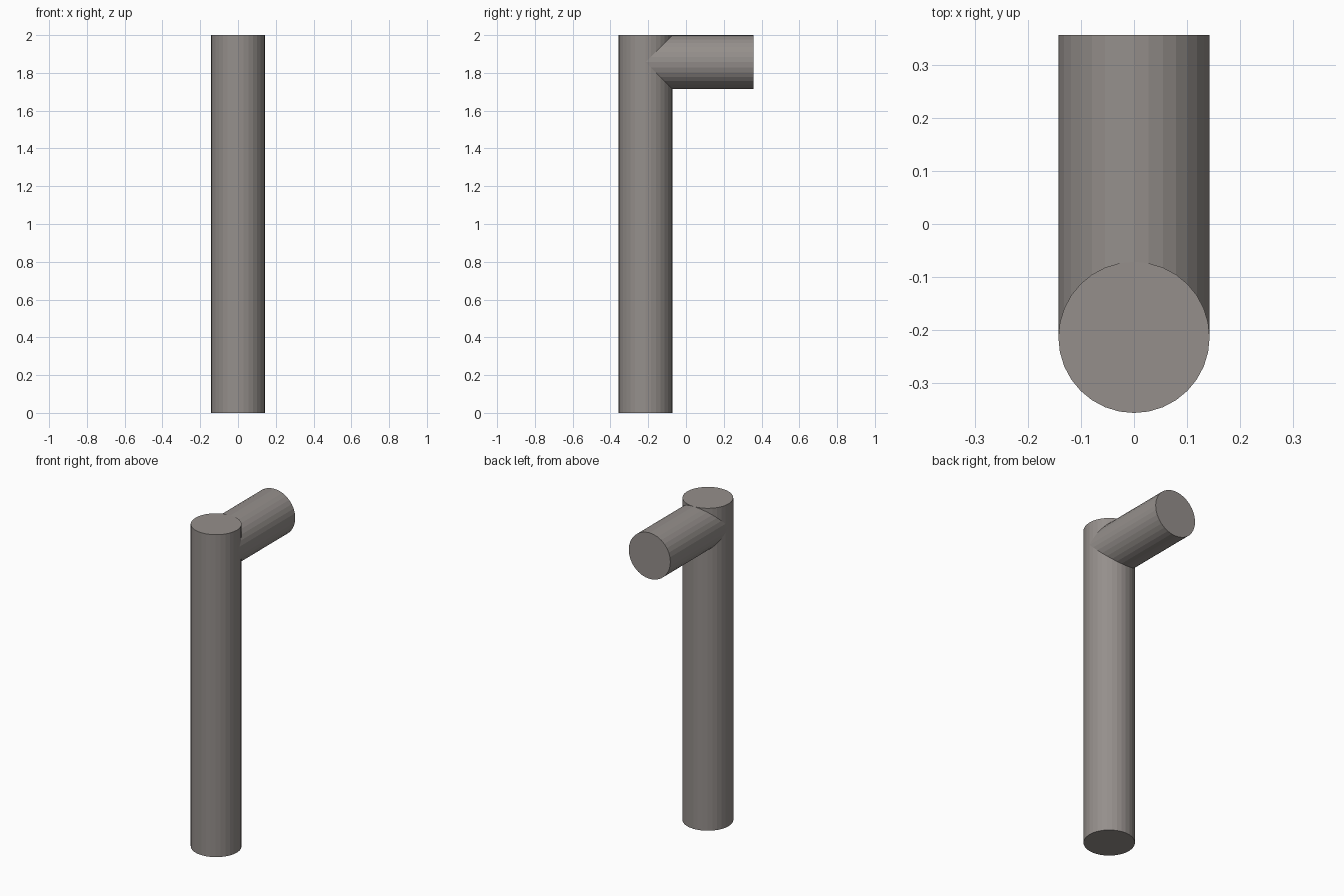
import bpy
from math import pi
from mathutils import Vector

if "Cube" in bpy.data.objects:
    bpy.data.objects.remove(bpy.data.objects["Cube"])

U = 1 / 7          # pipe radius; whole model is 14 radii tall
SIDES = 32

# Dark warm grey metal
metal = bpy.data.materials.new("dark_metal")
metal.diffuse_color = (0.30, 0.275, 0.26, 1)
metal.use_nodes = True
metal.node_tree.nodes["Principled BSDF"].inputs["Base Color"].default_value = metal.diffuse_color


def pipe(name, start, end, rotation):
    """Flat-faced capped cylinder between two points."""
    a, b = Vector(start), Vector(end)
    bpy.ops.mesh.primitive_cylinder_add(
        vertices=SIDES, radius=U, depth=(b - a).length,
        location=(a + b) / 2, rotation=rotation)
    ob = bpy.context.object
    ob.name = name
    ob.data.materials.append(metal)
    return ob


# Upright post
pipe("upright_post", (0, -1.5 * U, 0), (0, -1.5 * U, 2), (0, 0, 0))

# Horizontal arm, flush with the post top, rooted at the post axis
pipe("top_arm", (0, -1.5 * U, 2 - U), (0, 2.5 * U, 2 - U), (pi / 2, 0, 0))
